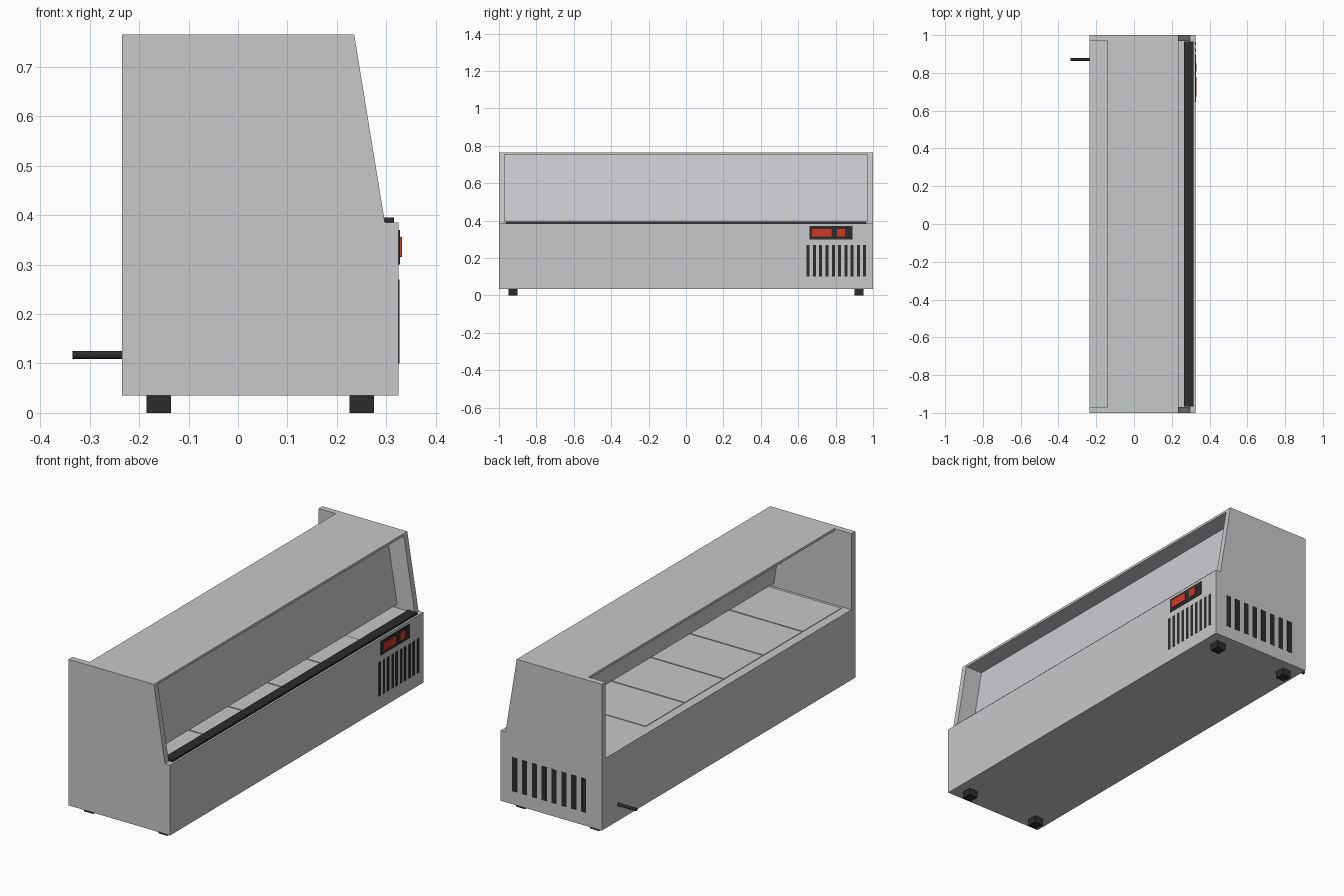
import bpy
import bmesh

cube = bpy.data.objects.get("Cube")
if cube:
    bpy.data.objects.remove(cube, do_unlink=True)


def material(name, rgb):
    m = bpy.data.materials.new(name)
    m.use_nodes = True
    color = (*rgb, 1)
    m.diffuse_color = color
    m.node_tree.nodes["Principled BSDF"].inputs["Base Color"].default_value = color
    return m


STEEL = material("brushed steel", (0.57, 0.58, 0.59))
GLASS = material("pale glass", (0.60, 0.60, 0.64))
BLACK = material("black plastic", (0.025, 0.025, 0.025))
RED = material("red display", (0.62, 0.04, 0.02))


def finish(name, bm, mat):
    bmesh.ops.recalc_face_normals(bm, faces=bm.faces)
    mesh = bpy.data.meshes.new(name)
    bm.to_mesh(mesh)
    bm.free()
    mesh.materials.append(mat)
    obj = bpy.data.objects.new(name, mesh)
    bpy.context.collection.objects.link(obj)
    return obj


def extrude_profile(name, points, y0, y1, mat):
    """Extrude an x-z outline along y."""
    bm = bmesh.new()
    face = bm.faces.new([bm.verts.new((x, y0, z)) for x, z in points])
    new = bmesh.ops.extrude_face_region(bm, geom=[face])["geom"]
    verts = [v for v in new if isinstance(v, bmesh.types.BMVert)]
    bmesh.ops.translate(bm, verts=verts, vec=(0, y1 - y0, 0))
    return finish(name, bm, mat)


def box(name, xs, ys, zs, mat):
    (x0, x1), (z0, z1) = xs, zs
    return extrude_profile(name, [(x0, z0), (x1, z0), (x1, z1), (x0, z1)], *ys, mat)


BACK, FRONT, LEDGE, TOP = -0.235, 0.325, 0.385, 0.765
INNER = 0.97

# Cabinet base and the two sloped end walls
box("cabinet_base", (BACK, FRONT), (-INNER, INNER), (0.035, LEDGE), STEEL)
wall = [(BACK, 0.035), (FRONT, 0.035), (FRONT, LEDGE), (0.297, LEDGE),
        (0.235, TOP), (BACK, TOP)]
extrude_profile("right_end_wall", wall, -1, -INNER, STEEL)
extrude_profile("left_end_wall", wall, INNER, 1, STEEL)

# Roof, set forward to leave the service side open
box("roof", (-0.14, 0.235), (-INNER, INNER), (0.753, TOP), STEEL)

# Slanted display pane, set back under the roof
pane = [(0.194, 0.402), (0.2, 0.402), (0.142, 0.753), (0.136, 0.753)]
extrude_profile("display_pane", pane, -INNER, INNER, GLASS)

# Dark rail along the front ledge
box("front_rail", (0.265, 0.315), (-0.965, 0.965), (LEDGE, 0.395), BLACK)

# Row of pan lids on the deck
pitch = 0.31
for i in range(5):
    y = 0.59 - i * pitch
    box(f"pan_lid_{i + 1}", (-0.19, 0.26), (y - pitch + 0.006, y),
        (LEDGE, LEDGE + 0.003), STEEL)

# Ventilation slots on the control side
for i in range(10):
    y = 0.653 + i * 0.0336
    box(f"front_vent_{i + 1}", (FRONT - 0.002, FRONT + 0.002),
        (y - 0.008, y + 0.008), (0.10, 0.27), BLACK)

# Ventilation slots on the end wall
for i in range(8):
    x = -0.135 + i * 0.0543
    box(f"end_vent_{i + 1}", (x - 0.014, x + 0.014), (0.998, 1.001),
        (0.10, 0.27), BLACK)

# Control panel with two red readouts
box("control_panel", (FRONT - 0.002, FRONT + 0.003), (0.66, 0.89), (0.30, 0.37), BLACK)
box("large_readout", (FRONT, 0.332), (0.675, 0.777), (0.315, 0.356), RED)
box("small_readout", (FRONT, 0.332), (0.807, 0.85), (0.315, 0.356), RED)

# Feet
for side, y in (("right", -0.925), ("left", 0.925)):
    for end, x in (("rear", -0.16), ("front", 0.25)):
        box(f"{side}_{end}_foot", (x - 0.025, x + 0.025), (y - 0.025, y + 0.025),
            (0, 0.036), BLACK)

# Drain pipe at the back
bpy.ops.mesh.primitive_cylinder_add(vertices=12, radius=0.008, depth=0.105,
                                    location=(-0.2825, 0.87, 0.117),
                                    rotation=(0, 1.5708, 0))
pipe = bpy.context.object
pipe.name = "drain_pipe"
pipe.data.materials.append(BLACK)
bpy.ops.object.shade_smooth_by_angle()
